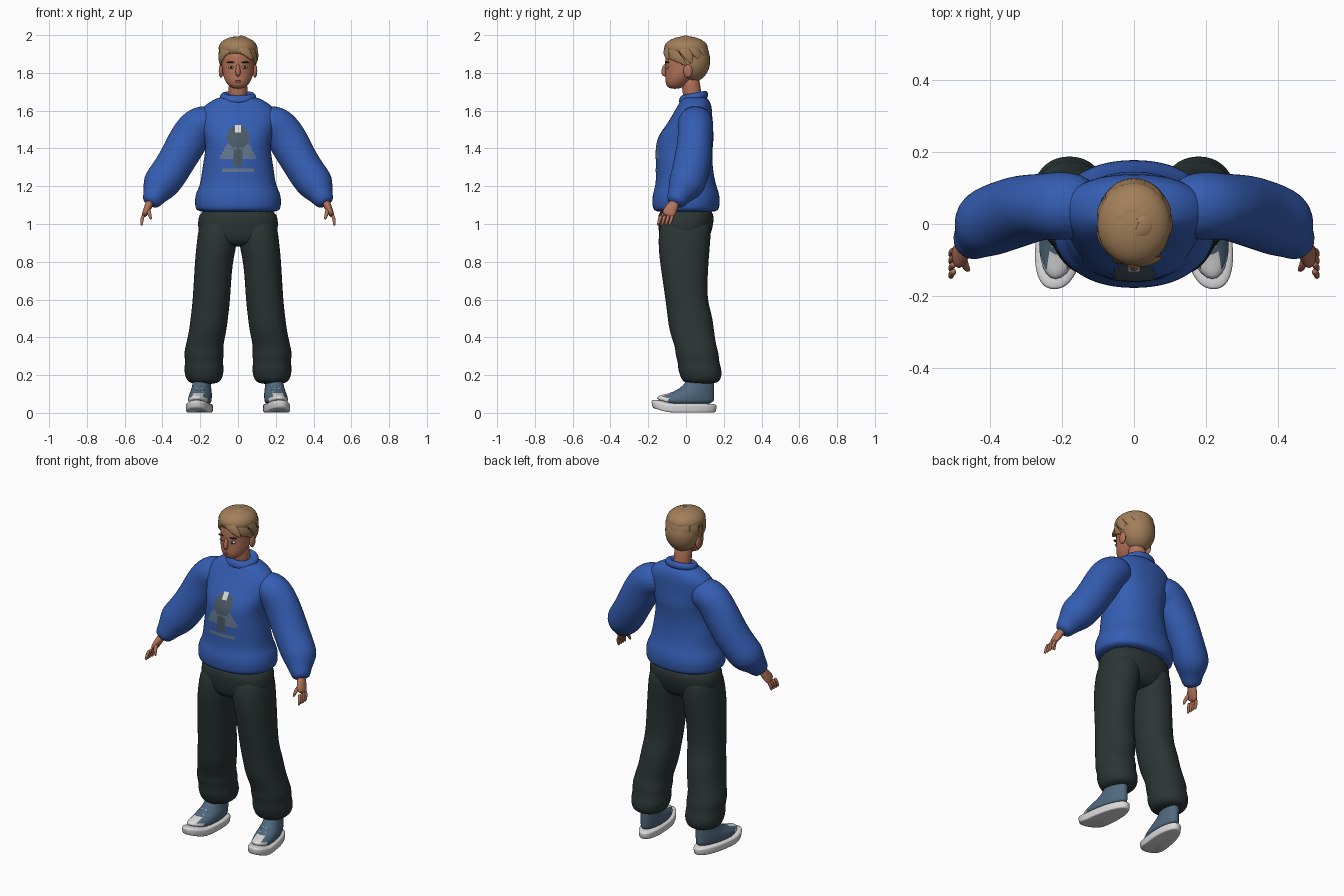
import bpy, bmesh
from math import sin, cos, pi, radians, copysign
from mathutils import Vector
from mathutils.bvhtree import BVHTree

default_cube = bpy.data.objects.get("Cube")
if default_cube:
    bpy.data.objects.remove(default_cube)


def material(name, *rgb):
    mat = bpy.data.materials.new(name)
    mat.use_nodes = True
    mat.diffuse_color = (*rgb, 1)
    shader = mat.node_tree.nodes["Principled BSDF"]
    shader.inputs["Base Color"].default_value = mat.diffuse_color
    return mat


BLUE = material("sweater blue", .035, .11, .45)
CHARCOAL = material("trouser charcoal", .024, .036, .035)
SKIN = material("skin", .45, .17, .1)
HAIR = material("hair light brown", .36, .21, .1)
DENIM = material("shoe blue", .08, .14, .21)
WHITE = material("rubber white", .7, .7, .7)
PALE = material("print pale blue", .13, .19, .3)
GREY = material("print grey", .07, .1, .13)
DARK = material("dark brown", .03, .02, .01)
LIP = material("lip", .33, .1, .07)


def finish(name, bm, materials, mirror=False, smoothing=0):
    bmesh.ops.recalc_face_normals(bm, faces=bm.faces[:])
    for face in bm.faces:
        face.smooth = True
    mesh = bpy.data.meshes.new(name)
    bm.to_mesh(mesh)
    bm.free()
    for mat in materials:
        mesh.materials.append(mat)
    part = bpy.data.objects.new(name, mesh)
    bpy.context.collection.objects.link(part)
    if mirror:
        part.modifiers.new("Mirror", 'MIRROR').use_mirror_merge = False
    if smoothing:
        subdivision = part.modifiers.new("Smooth", 'SUBSURF')
        subdivision.levels = subdivision.render_levels = smoothing
    return part


def loft(name, rings, *materials, segments=20, facing=None, power=2, mirror=False, warp=None, rule=None):
    """Skin rings of (x, y, z, half width, half depth); a single radius makes a round ring.
    Rings lie flat, or follow the path when facing gives the depth direction."""
    bm = bmesh.new()
    centres = [Vector(ring[:3]) for ring in rings]
    last = len(rings) - 1
    loops = []
    for i, (centre, ring) in enumerate(zip(centres, rings)):
        across, depth = Vector((1, 0, 0)), Vector((0, 1, 0))
        if facing:
            tangent = (centres[min(i + 1, last)] - centres[max(i - 1, 0)]).normalized()
            depth = facing(centre)
            depth = (depth - tangent * depth.dot(tangent)).normalized()
            across = depth.cross(tangent)
        loop = []
        for k in range(segments):
            angle = 2 * pi * k / segments
            c, s = (copysign(abs(w) ** (2 / power), w) for w in (cos(angle), sin(angle)))
            point = centre + across * (c * ring[3]) + depth * (s * ring[-1])
            loop.append(bm.verts.new(warp(point) if warp else point))
        loops.append(loop)
    for lower, upper in zip(loops, loops[1:]):
        for k in range(segments):
            following = (k + 1) % segments
            bm.faces.new((lower[k], lower[following], upper[following], upper[k]))
    bm.faces.new(loops[0][::-1])
    bm.faces.new(loops[-1])
    if rule:
        for face in bm.faces:
            face.material_index = rule(face.calc_center_median())
    return finish(name, bm, materials, mirror, smoothing=2)


def column(name, rings, *materials, x=0, **options):
    """Loft upright through rings of (z, y, half width, half depth)."""
    return loft(name, [(x, y, z, width, depth) for z, y, width, depth in rings], *materials, **options)


def ball(name, centre, size, mat, mirror=False):
    bm = bmesh.new()
    bmesh.ops.create_uvsphere(bm, u_segments=24, v_segments=16, radius=1)
    bmesh.ops.scale(bm, vec=size, verts=bm.verts)
    bmesh.ops.translate(bm, vec=centre, verts=bm.verts)
    return finish(name, bm, [mat], mirror)


def backward(point):
    return Vector((0, 1, 0))


# Sweater body, collar and sleeves
sweater = column("sweater_body", [
    (1.06, 0, .21, .16), (1.08, 0, .23, .18), (1.16, 0, .23, .18), (1.2, 0, .2, .16),
    (1.3, -.01, .19, .15), (1.4, -.01, .17, .15), (1.46, 0, .18, .15), (1.53, .02, .2, .12),
    (1.6, .04, .21, .1), (1.65, .05, .15, .08), (1.68, .04, .08, .06)],
    BLUE, segments=28, power=2.2)
column("sweater_collar", [(1.64, .04, .1, .08), (1.68, .04, .1, .08), (1.7, .04, .08, .06),
                          (1.68, .04, .06, .05)],
       BLUE, warp=lambda p: p + Vector((0, 0, p.y - .04)) * .2)
loft("sleeve", [(.1, .05, 1.55, .08), (.2, .05, 1.54, .1), (.25, .05, 1.47, .11, .09),
                (.31, .04, 1.36, .1), (.37, .02, 1.26, .1), (.42, 0, 1.2, .1),
                (.44, -.04, 1.15, .06), (.47, -.06, 1.1, .05)],
     BLUE, facing=backward, mirror=True)

# Printed figure on the chest, draped over the sweater
bpy.context.view_layer.update()
tree = BVHTree.FromObject(sweater, bpy.context.evaluated_depsgraph_get())


def print_tone(x, z):
    """Pale wings, grey head, body and feet; None leaves the sweater bare."""
    side = abs(x)
    if z > 1.48 and side < .02:
        return 2
    if Vector((x, z - 1.46)).length < .06 or (1.3 < z < 1.4 and side < .03):
        return 1
    if 1.34 < z < 1.45 and side < .1 - (z - 1.35) * .6:
        return 0
    return 0 if z < 1.3 and side < .09 else None


bm = bmesh.new()
cell = .01
for column_index in range(-10, 11):
    for row in range(25):
        x, z = column_index * cell, 1.28 + row * cell
        tone = print_tone(x, z)
        if tone is None:
            continue
        corners = []
        for across, up in ((-1, -1), (1, -1), (1, 1), (-1, 1)):
            start = Vector((x + across * cell / 2, -1, z + up * cell / 2))
            hit = tree.ray_cast(start, backward(start))[0]
            corners.append(bm.verts.new(hit - backward(start) * .003))
        bm.faces.new(corners).material_index = tone
bmesh.ops.remove_doubles(bm, verts=bm.verts[:], dist=cell / 10)
finish("chest_print", bm, [PALE, GREY, WHITE])

# Trousers, with folds gathered above the hem
column("trouser_hips", [(.88, -.01, .12, .09), (.91, -.01, .2, .13), (1, 0, .22, .15), (1.1, 0, .2, .15)],
       CHARCOAL, segments=24, power=2.3)
folds = [(.18, .08 - i * .007, .19 + i * .04, .1 + i % 2 * .007, .11 + i % 2 * .007) for i in range(5)]
loft("trouser_leg", [(.18, .08, .15, .08, .09), *folds,
                     (.16, .03, .43, .1, .12), (.15, .02, .52, .1, .12), (.14, 0, .6, .1, .11),
                     (.13, -.01, .8, .1, .13), (.11, -.01, .9, .11, .14), (.1, 0, 1.06, .1, .14)],
     CHARCOAL, power=2.2, mirror=True)


# Shoes
def foot_shape(p):
    """Narrow the heel, turn the toe out and lift its tip."""
    return Vector((.2 + (p.x - .2) * (1 - .7 * p.y) - .12 * p.y, p.y, p.z + max(0, -p.y - .1) * .3))


shoe = dict(x=.2, segments=28, mirror=True, warp=foot_shape)
column("shoe_sole", [(z, -.01, .068 * spread, .175 * spread)
                     for z, spread in ((0, .9), (.004, .97), (.04, 1), (.05, .95))],
       WHITE, power=2.3, **shoe)
column("shoe_upper", [(.04, -.01, .06, .16), (.08, 0, .06, .15), (.1, .03, .06, .12),
                      (.14, .07, .05, .08), (.2, .08, .05, .07)],
       DENIM, WHITE, rule=lambda centre: int(centre.y < -.1), **shoe)
for i in range(4):
    y, z = -.08 + i * .026, .1 + i * .016
    for side in (-1, 1):
        middle = Vector((.2 - .12 * y, y, z))
        reach = Vector((side * .03, -.01, -.01))
        drop = Vector((side * .03, -.01, .01))
        loft("shoe_lace", [(*point, .005) for point in (middle - drop, middle, middle + reach)],
             WHITE, segments=6, facing=backward, mirror=True)

# Hands
loft("palm", [(.46, -.05, 1.13, .024), (.48, -.08, 1.08, .02, .035), (.5, -.1, 1.04, .015, .04)],
     SKIN, segments=12, facing=backward, mirror=True)
for i in range(4):
    y = -.13 + i * .02
    loft("finger", [(.5, y, 1.05, .01), (.51, y - .01, 1.02, .01), (.51, y - .02, .99, .007)],
         SKIN, segments=8, facing=backward, mirror=True)
loft("thumb", [(.48, -.08, 1.09, .012), (.47, -.12, 1.06, .012), (.46, -.13, 1.02, .007)],
     SKIN, segments=8, facing=backward, mirror=True)

# Head and face
column("neck", [(1.64, .04, .05, .05), (1.7, .03, .05, .05), (1.8, .02, .05, .05)], SKIN)
column("head", [(1.715, -.06, .03, .03), (1.74, -.05, .06, .06), (1.78, -.03, .08, .08),
                (1.82, -.01, .085, .1), (1.9, 0, .09, .115), (1.95, 0, .07, .08)], SKIN)
column("nose", [(1.85, -.11, .01, .01), (1.8, -.12, .015, .017), (1.78, -.11, .01, .01)],
       SKIN, segments=10)
ball("ear", (.09, .01, 1.81), (.012, .024, .036), SKIN, mirror=True)
ball("eye", (.035, -.1, 1.83), (.017, .01, .007), WHITE, mirror=True)
ball("iris", (.035, -.104, 1.83), (.009, .008, .007), DARK, mirror=True)
ball("eyebrow", (.037, -.1, 1.856), (.023, .012, .004), DARK, mirror=True)
for height in (1.752, 1.76):
    ball("lip", (0, -.1, height), (.02, .01, .005), LIP)

# Hair: a cap, a lower back mass, and locks swept over them
CROWN = Vector((0, 0, 1.876))
ball("hair_back", (0, .03, 1.865), (.097, .098, .115), HAIR)
ball("hair_top", (0, 0, 1.93), (.103, .116, .064), HAIR)


def lock(turn, rise, end_turn, end_rise, width=.035, lift=0):
    """Sweep a tapered strand over the scalp between two directions in degrees."""
    rings, count = [], 7
    for i in range(count):
        t = i / (count - 1)
        az, el = radians(turn + (end_turn - turn) * t), radians(rise + (end_rise - rise) * t)
        direction = Vector((.1 * cos(el) * cos(az), .116 * cos(el) * sin(az), .112 * sin(el)))
        girth = width * (sin(pi * (.2 + .75 * t)) + .03)
        rings.append((*(CROWN + direction * (1 + lift * t * t)), girth, girth * .36))
    loft("hair_lock", rings, HAIR, segments=8, facing=lambda point: point - CROWN)


# Fringe swept to the left, and shorter strands right of the parting
for i in range(5):
    lock(-115 + i * 3, 60 + i * 4, -62 + i * 16, 8 - i * 7)
for i in range(3):
    lock(-125, 55 + i * 5, -132 - i * 20, 8 - i * 15)
lock(-110, 66, -44, -4, lift=.12)
# Rounded layers round the back
for az in range(15, 180, 30):
    lock(az - 35, 78, az, -14, width=.045)
lock(-70, 84, 60, 60, lift=.03)
